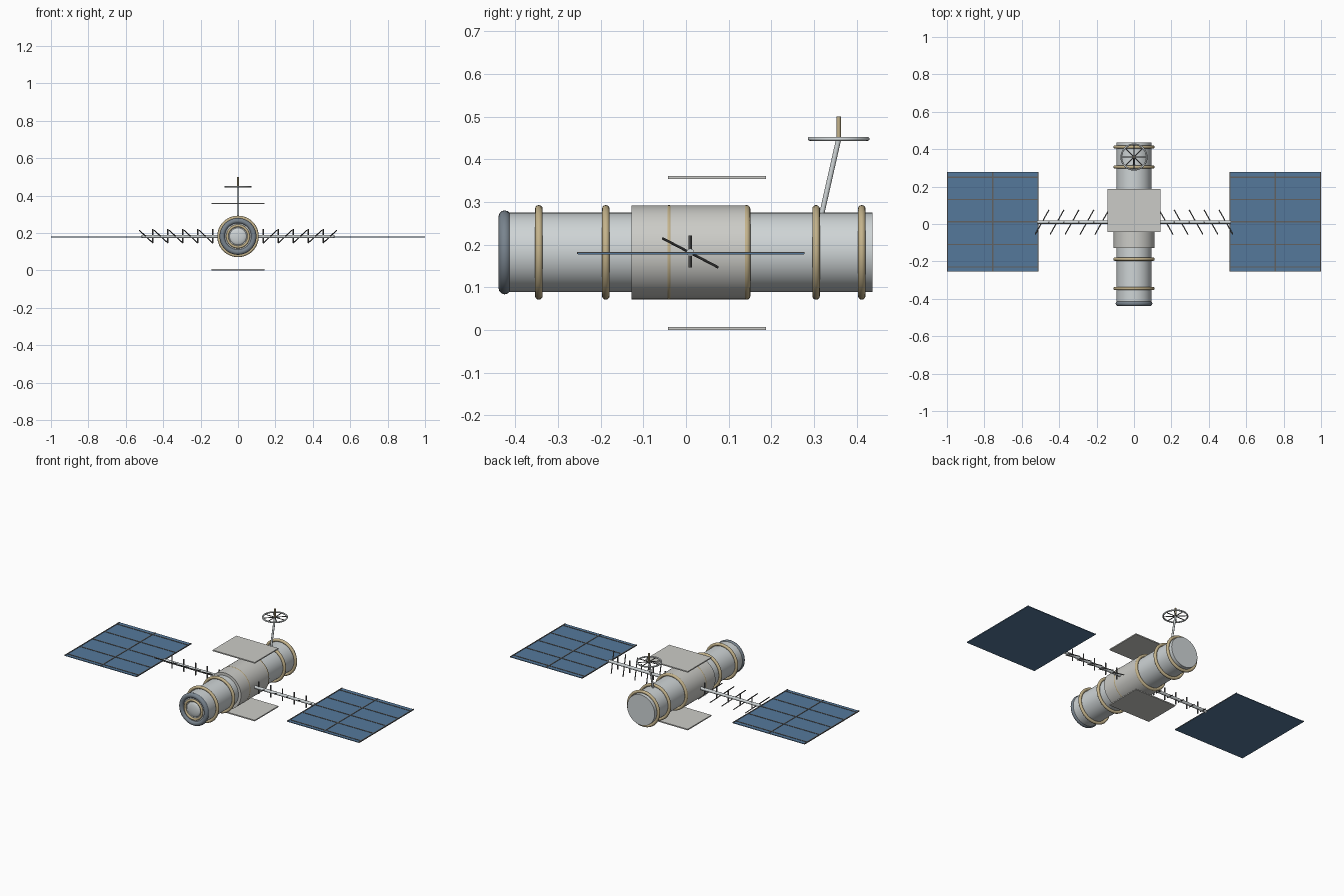
import bpy, math
from mathutils import Vector

if "Cube" in bpy.data.objects:
    bpy.data.objects.remove(bpy.data.objects["Cube"])

ZC = 0.182  # height of the main axis


def mat(name, r, g, b):
    m = bpy.data.materials.new(name)
    m.diffuse_color = (r, g, b, 1)
    m.use_nodes = True
    m.node_tree.nodes["Principled BSDF"].inputs["Base Color"].default_value = m.diffuse_color
    return m


HULL = mat("hull", 0.62, 0.66, 0.67)
GOLD = mat("gold", 0.55, 0.45, 0.26)
SLATE = mat("slate", 0.19, 0.23, 0.27)
BLUE = mat("solar_blue", 0.09, 0.19, 0.33)
DARK = mat("dark_metal", 0.12, 0.12, 0.12)
LIGHT = mat("panel_grey", 0.6, 0.6, 0.57)


def finish(name, m, smooth=True):
    o = bpy.context.object
    o.name = name
    o.data.materials.append(m)
    if smooth:
        bpy.ops.object.shade_smooth_by_angle(angle=math.radians(40))
    return o


def rod(name, a, b, r, m, sides=12):
    a, b = Vector(a), Vector(b)
    d = b - a
    bpy.ops.mesh.primitive_cylinder_add(
        vertices=sides, radius=r, depth=d.length, location=(a + b) / 2,
        rotation=d.to_track_quat('Z', 'Y').to_euler())
    return finish(name, m)


def box(name, lo, hi, m):
    lo, hi = Vector(lo), Vector(hi)
    bpy.ops.mesh.primitive_cube_add(size=1, location=(lo + hi) / 2)
    bpy.context.object.scale = hi - lo
    return finish(name, m, False)


def ring(name, loc, major, minor, m, rot=(math.pi / 2, 0, 0)):
    bpy.ops.mesh.primitive_torus_add(
        location=loc, rotation=rot, major_radius=major, minor_radius=minor,
        major_segments=48, minor_segments=12)
    return finish(name, m)


# hull and wider middle module
rod("hull", (0, -0.428, ZC), (0, 0.437, ZC), 0.093, HULL, 48)
rod("middle_module", (0, -0.128, ZC), (0, 0.142, ZC), 0.11, LIGHT, 48)
for y in (-0.345, -0.188, -0.04, 0.142, 0.305, 0.412):
    ring("hull_band", (0, y, ZC), 0.102, 0.009, GOLD)

# docking end
ring("docking_collar", (0, -0.425, ZC), 0.084, 0.0145, SLATE)
ring("docking_ring", (0, -0.431, ZC), 0.057, 0.007, GOLD)
bpy.ops.mesh.primitive_uv_sphere_add(segments=32, ring_count=16, radius=0.046,
                                     location=(0, -0.426, ZC))
bpy.context.object.scale = (1, 0.28, 1)
finish("docking_dome", HULL)

# radiator plates above and below the hull
for name, z in (("upper_radiator", 0.358), ("lower_radiator", 0.0035)):
    box(name, (-0.143, -0.042, z - 0.0035), (0.143, 0.187, z + 0.0035), LIGHT)

# truss arms and solar wings on both sides
for s in (-1, 1):
    rod("boom", (s * 0.08, 0.01, ZC), (s * 0.515, 0.01, ZC), 0.009, HULL)
    for i in range(5):
        x = 0.135 + 0.08 * i
        rod("truss_upright", (s * x, 0.01, 0.147), (s * x, 0.01, 0.222), 0.004, DARK, 8)
        rod("truss_brace", (s * (x + 0.073), -0.055, 0.215), (s * x, 0.075, 0.147),
            0.003, DARK, 8)
    x0, x1 = sorted((s * 0.51, s * 1.0))
    box("solar_wing", (x0, -0.253, 0.177), (x1, 0.277, 0.181), BLUE)
    for x in (0.513, 0.755, 0.997):
        box("wing_spar", (s * x - 0.003, -0.255, 0.178), (s * x + 0.003, 0.278, 0.183), DARK)
    for y in (-0.23, -0.11, 0.012, 0.13, 0.25):
        box("wing_rib", (x0, y - 0.003, 0.178), (x1, y + 0.003, 0.183), DARK)

# wheel antenna on its mast
hub = Vector((0, 0.358, 0.448))
rod("antenna_mast", (0, 0.316, 0.262), hub, 0.006, HULL)
ring("antenna_rim", hub, 0.068, 0.0045, HULL, (0, 0, 0))
for i in range(4):
    a = math.pi / 4 * i
    d = Vector((math.cos(a), math.sin(a), 0)) * 0.068
    rod("antenna_spoke", hub - d, hub + d, 0.0025, DARK, 8)
rod("antenna_feed", hub, (0, 0.358, 0.5), 0.005, GOLD)
